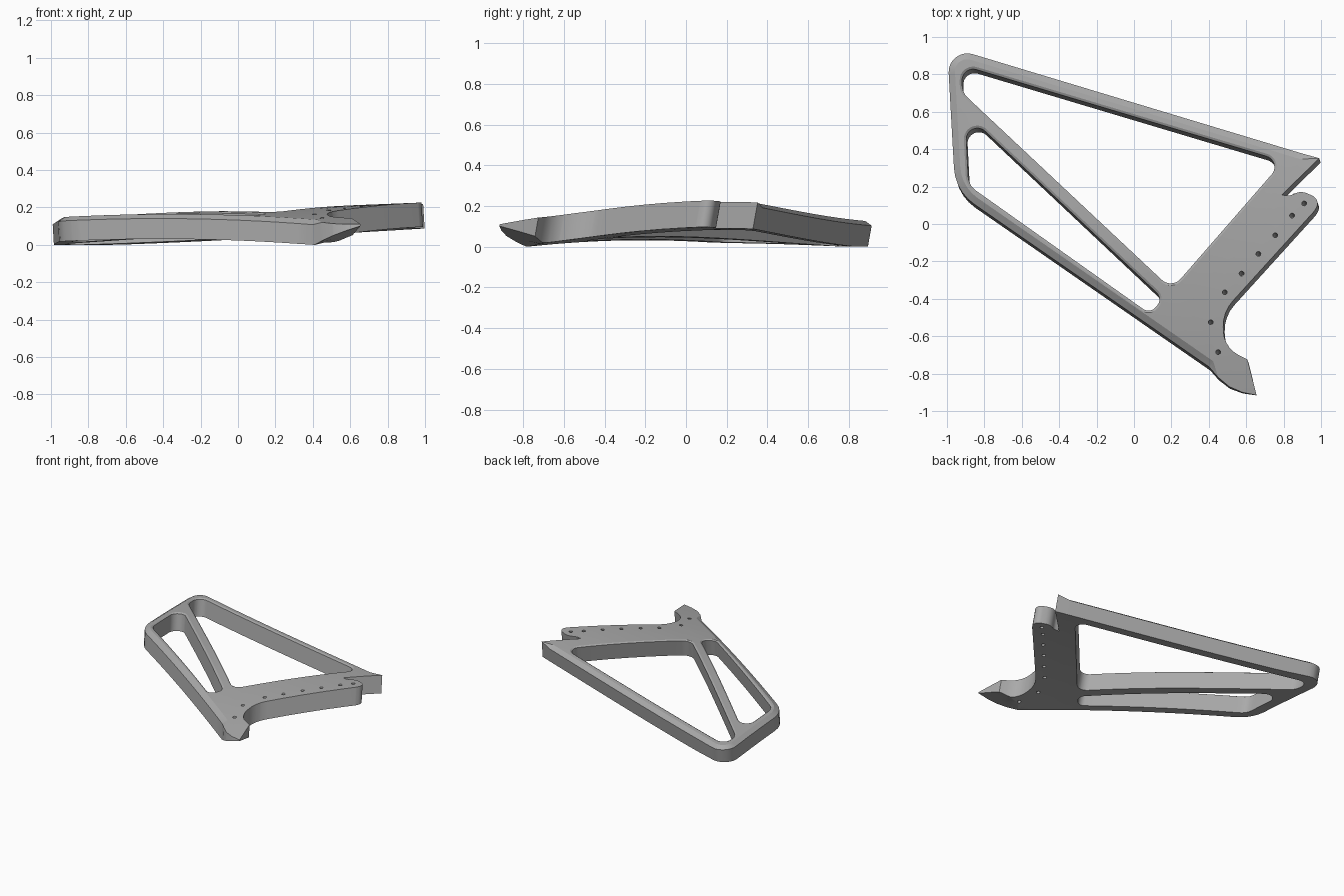
import bpy, bmesh, math
from mathutils import Vector

if "Cube" in bpy.data.objects:
    bpy.data.objects.remove(bpy.data.objects["Cube"])

THICK = 0.13
RIM = 0.035      # outer chamfer width
LIP = 0.012      # opening chamfer width

# Corners are (x, y, fillet radius, chamfer width)
OUTLINE = [
    (0.79, 0.155, 0, 0), (0.99, 0.352, 0, 0), (0.9, 0.38, 0, RIM),
    (-1.0, 0.953, 0.1, RIM), (-0.957, 0.18, 0.25, RIM), (0.4, -0.76, 0, RIM),
    (0.45, -0.82, 0, 0), (0.51, -0.87, 0, 0), (0.58, -0.9, 0, 0),
    (0.655, -0.915, 0, 0), (0.607, -0.725, 0, 0), (0.48, -0.66, 0.15, 0),
    (0.475, -0.47, 0.2, 0), (0.965, 0.07, 0.05, 0), (1.0, 0.13, 0.045, 0),
    (0.88, 0.185, 0.08, 0), (0.84, 0.15, 0.05, 0),
]
LARGE_OPENING = [(-0.92, 0.85, 0.06), (-0.92, 0.705, 0.1),
                 (0.201, -0.347, 0.07), (0.797, 0.337, 0.06)]
SLOT_OPENING = [(-0.905, 0.6, 0.06), (-0.885, 0.208, 0.1),
                (0.085, -0.479, 0.05), (0.155, -0.398, 0.05)]
BOLTS = [(0.91, 0.11), (0.845, 0.045), (0.755, -0.06), (0.665, -0.16),
         (0.575, -0.265), (0.485, -0.365), (0.41, -0.525), (0.45, -0.685)]


def rounded(corners):
    """Turn corners into a polyline with filleted corners."""
    pts = []
    for i, (x, y, r, c) in enumerate(corners):
        p = Vector((x, y))
        if r == 0:
            pts.append((p, c))
            continue
        a = (Vector(corners[i - 1][:2]) - p).normalized()
        b = (Vector(corners[(i + 1) % len(corners)][:2]) - p).normalized()
        half = a.angle(b) / 2
        t = r / math.tan(half)
        centre = p + (a + b).normalized() * (r / math.sin(half))
        u, v = p + a * t - centre, p + b * t - centre
        sweep = u.angle(v)
        steps = max(3, round(sweep / 0.2))
        for k in range(steps + 1):
            f = k / steps
            d = (u * math.sin((1 - f) * sweep) + v * math.sin(f * sweep)) / math.sin(sweep)
            pts.append((centre + d, c))
    return pts


def inset(pts):
    """Move each point to its left by its own chamfer width."""
    out = []
    for i, (p, c) in enumerate(pts):
        d1 = (p - pts[i - 1][0]).normalized()
        d2 = (pts[(i + 1) % len(pts)][0] - p).normalized()
        n1, n2 = Vector((-d1.y, d1.x)), Vector((-d2.y, d2.x))
        out.append(p + (n1 + n2) * (c / max(0.3, 1 + n1.dot(n2))))
    return out


def top_height(x, y):
    """Gently domed upper surface."""
    bend = 0.1 if y < 0.1 else 0.09 + 0.055 * x
    return 0.187 + 0.04 * x - bend * (y - 0.1) ** 2


def bottom_height(x, y):
    """Underside, swept up towards the pointed tip."""
    top = top_height(x, y)
    lift = max(0, 0.55 * x - 0.83 * y - 0.85) * 0.45 if x > 0.2 else 0
    return min(top - 0.008, max(0, top - THICK + lift))


bm = bmesh.new()
top_edges, bottom_edges = [], []


def add_wall(pts):
    """Chamfer and side wall around one closed loop."""
    n = len(pts)
    rings = [
        [bm.verts.new((*q, 0)) for q in inset(pts)],
        [bm.verts.new((*p, -0.6 * c)) for p, c in pts],
        [bm.verts.new((*p, -THICK)) for p, c in pts],
    ]
    for upper, lower in zip(rings, rings[1:]):
        for i in range(n):
            j = (i + 1) % n
            bm.faces.new((upper[i], lower[i], lower[j], upper[j]))
    for ring, store in ((rings[0], top_edges), (rings[2], bottom_edges)):
        store.extend(bm.edges.get((ring[i], ring[(i + 1) % n])) for i in range(n))


# Outer rim, two openings and the row of bolt holes
add_wall(rounded(OUTLINE))
for opening in (LARGE_OPENING, SLOT_OPENING):
    add_wall(list(reversed(rounded([(*c, LIP) for c in opening]))))
for x, y in BOLTS:
    add_wall([(Vector((x + 0.013 * math.cos(-k * math.pi / 6),
                       y + 0.013 * math.sin(-k * math.pi / 6))), 0) for k in range(12)])

# Upper and lower skins
for edges in (top_edges, bottom_edges):
    bmesh.ops.triangle_fill(bm, edges=edges, use_beauty=True, use_dissolve=False)
bmesh.ops.remove_doubles(bm, verts=bm.verts[:], dist=1e-5)

# Slice into a grid so the body can bend
for axis in (Vector((1, 0, 0)), Vector((0, 1, 0))):
    for k in range(-9, 10):
        bmesh.ops.bisect_plane(bm, geom=bm.verts[:] + bm.edges[:] + bm.faces[:],
                               plane_co=axis * (k * 0.1 + 0.003), plane_no=axis)
bmesh.ops.triangulate(bm, faces=[f for f in bm.faces if len(f.verts) > 4])

# Bend the plate and lean its walls
for v in bm.verts:
    x, y, z = v.co
    top = top_height(x, y)
    v.co.z = bottom_height(x, y) if z < -0.1 else max(top + z, bottom_height(x, y))
    drop = top - v.co.z
    v.co.x += 0.06 * drop
    v.co.y -= 0.18 * drop
bmesh.ops.recalc_face_normals(bm, faces=bm.faces[:])

mesh = bpy.data.meshes.new("frame_plate")
bm.to_mesh(mesh)
bm.free()
plate = bpy.data.objects.new("frame_plate", mesh)
bpy.context.collection.objects.link(plate)

# Plain grey finish
grey = bpy.data.materials.new("plain_grey")
grey.use_nodes = True
grey.diffuse_color = (0.4, 0.4, 0.4, 1)
grey.node_tree.nodes["Principled BSDF"].inputs["Base Color"].default_value = (0.4, 0.4, 0.4, 1)
mesh.materials.append(grey)

bpy.ops.object.select_all(action='DESELECT')
plate.select_set(True)
bpy.context.view_layer.objects.active = plate
bpy.ops.object.shade_smooth_by_angle(angle=math.radians(25))
